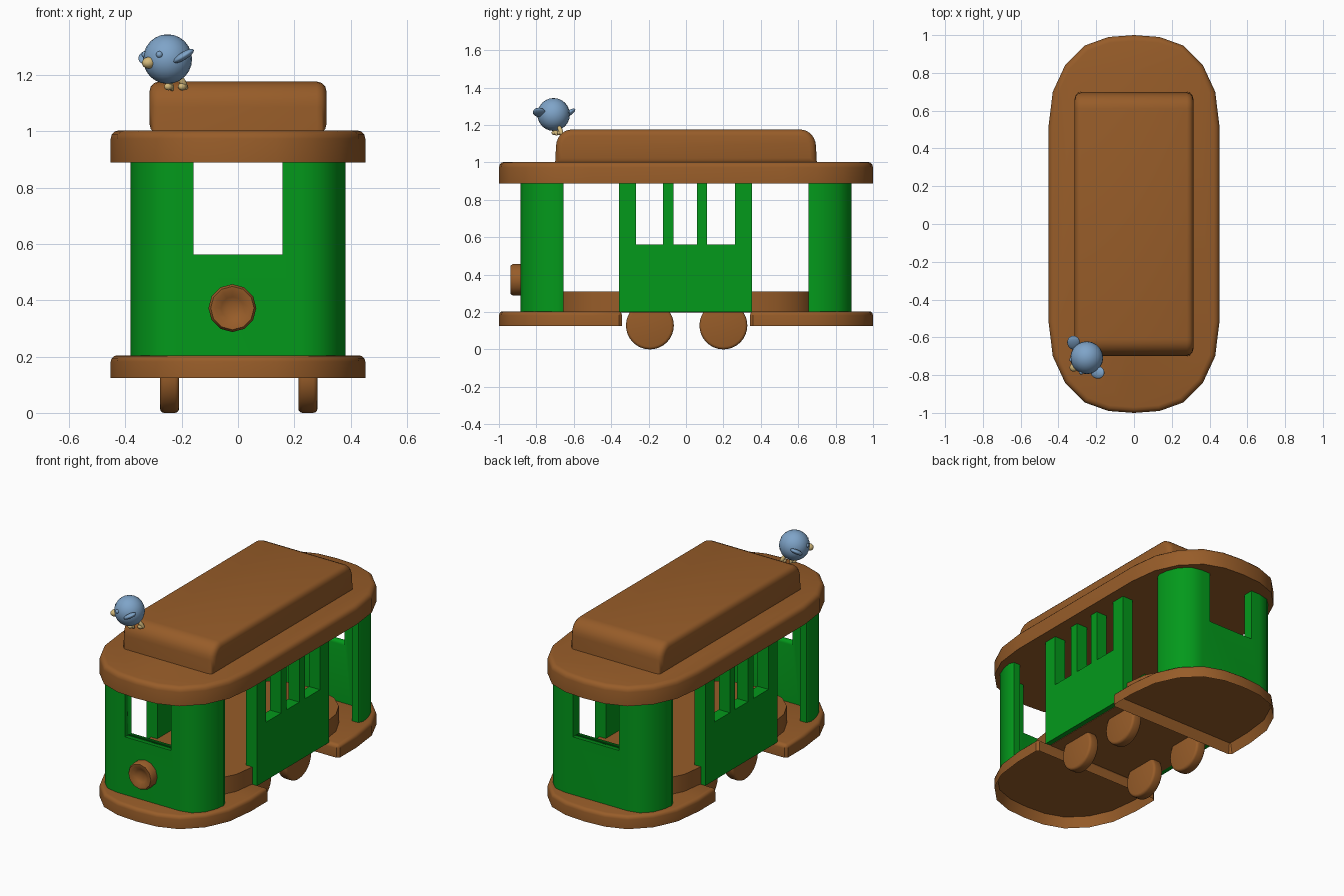
import bpy, bmesh, math
from mathutils import Vector, Matrix

if "Cube" in bpy.data.objects:
    bpy.data.objects.remove(bpy.data.objects["Cube"], do_unlink=True)


def material(name, rgb):
    m = bpy.data.materials.new(name)
    m.use_nodes = True
    m.diffuse_color = (*rgb, 1)
    m.node_tree.nodes["Principled BSDF"].inputs["Base Color"].default_value = (*rgb, 1)
    return m


BROWN = material("wood brown", (0.31, 0.108, 0.022))
GREEN = material("tram green", (0.001, 0.32, 0.011))
BLUE = material("bird blue", (0.21, 0.37, 0.58))
YELLOW = material("beak yellow", (0.66, 0.49, 0.2))


def finish(name, bm, mat, smooth=35):
    bmesh.ops.recalc_face_normals(bm, faces=bm.faces)
    me = bpy.data.meshes.new(name)
    bm.to_mesh(me)
    bm.free()
    ob = bpy.data.objects.new(name, me)
    bpy.context.collection.objects.link(ob)
    me.materials.append(mat)
    bpy.ops.object.select_all(action="DESELECT")
    ob.select_set(True)
    bpy.context.view_layer.objects.active = ob
    bpy.ops.object.shade_smooth_by_angle(angle=math.radians(smooth))
    return ob


def prism(name, pts, lo, hi, mat, axis="z", bevel=0, both=False, hollow=0):
    """Extrude an outline along z or x, round the cap rims, hollow the underside."""
    place = (lambda p: (*p, lo)) if axis == "z" else (lambda p: (lo, *p))
    step = Vector((0, 0, hi - lo)) if axis == "z" else Vector((hi - lo, 0, 0))
    bm = bmesh.new()
    base = bm.faces.new([bm.verts.new(place(p)) for p in pts])
    out = bmesh.ops.extrude_face_region(bm, geom=[base], use_keep_orig=True)
    top = [f for f in out["geom"] if isinstance(f, bmesh.types.BMFace)][0]
    bmesh.ops.translate(bm, vec=step, verts=list(top.verts))
    bmesh.ops.recalc_face_normals(bm, faces=bm.faces)
    rim = set(top.edges) | (set(base.edges) if both else set())
    if hollow:
        bmesh.ops.inset_individual(bm, faces=[base], thickness=0.018)
        bmesh.ops.translate(bm, vec=(0, 0, hollow), verts=list(base.verts))
    if bevel:
        bmesh.ops.bevel(bm, geom=list(rim), offset=bevel, segments=3,
                        profile=0.5, affect="EDGES")
    return finish(name, bm, mat)


def ball(name, loc, size, mat, long=(0, 0, 1), side=(0, 1, 0)):
    """Ellipsoid with sizes along the side, thin and long directions."""
    z = Vector(long).normalized()
    y = z.cross(Vector(side)).normalized()
    turn = Matrix((y.cross(z), y, z)).transposed().to_4x4()
    bm = bmesh.new()
    bmesh.ops.create_uvsphere(bm, u_segments=20, v_segments=12, radius=1,
                              matrix=Matrix.Translation(loc) @ turn @ Matrix.Diagonal((*size, 1)))
    return finish(name, bm, mat, 60)


def mirror_x(pts):
    return pts + [(-x, y) for x, y in reversed(pts) if x]


# Rounded tram end, from the middle of the end round to the side
ARC = [(0, 1), (0.135, 0.99), (0.26, 0.945), (0.365, 0.84), (0.43, 0.7), (0.452, 0.52)]


def stadium(sx, sy):
    right = ARC + [(x, -y) for x, y in reversed(ARC)]
    return [(x * sx, y * sy) for x, y in mirror_x(right)]


# Roof, raised floor and raised roof deck
prism("roof", stadium(1, 1), 0.888, 1.003, BROWN, bevel=0.03)
prism("raised_floor", stadium(0.77, 0.7), 0.197, 0.31, BROWN)

deck = [(-0.7, 0.99)]
for i in range(7):
    a = math.pi / 2 * i / 6
    deck.append((-0.61 - 0.085 * math.cos(a), 1.085 + 0.091 * math.sin(a)))
deck += [(-y, z) for y, z in reversed(deck)]
prism("roof_deck", deck, -0.314, 0.314, BROWN, axis="x", bevel=0.034, both=True)

# Slatted window walls on both sides
comb = [(-0.357, 0.2), (-0.357, 0.89)]
for a, b in ((-0.267, -0.122), (-0.067, 0.06), (0.113, 0.262)):
    comb += [(a, 0.89), (a, 0.562), (b, 0.562), (b, 0.89)]
comb += [(0.352, 0.89), (0.352, 0.2)]
for side, lo in (("left", 0.305), ("right", -0.38)):
    prism(side + "_window_wall", comb, lo, lo + 0.075, GREEN, axis="x")

# Hollow platforms and curved cabs at both ends
outer = [(0.22, 0.885), (0.29, 0.868), (0.345, 0.815), (0.373, 0.745), (0.382, 0.685), (0.369, 0.655)]
inner = [(0.325, 0.655), (0.318, 0.73), (0.29, 0.78), (0.24, 0.813), (0.2, 0.822)]
cab = mirror_x(outer + inner)
platform = mirror_x(ARC + [(0.452, 0.358), (0.438, 0.342)])
for end, s in (("front", -1), ("back", 1)):
    prism(end + "_platform", [(x, s * y) for x, y in platform],
          0.124, 0.204, BROWN, bevel=0.022, hollow=0.066)
    wall = prism(end + "_cab_wall", [(x, s * y) for x, y in cab], 0.192, 0.893, GREEN)
    cutter = prism(end + "_window_cutter",
                   [(-0.158, s * 0.7), (0.158, s * 0.7), (0.158, s), (-0.158, s)],
                   0.563, 1.1, GREEN)
    cut = wall.modifiers.new("window", "BOOLEAN")
    cut.operation, cut.solver, cut.object = "DIFFERENCE", "EXACT", cutter
    bpy.context.view_layer.objects.active = wall
    bpy.ops.object.modifier_apply(modifier="window")
    bpy.data.objects.remove(cutter, do_unlink=True)
    wall.modifiers.new("flat_panels", "WEIGHTED_NORMAL").keep_sharp = True

# Wheels
for side, lo in (("left", 0.214), ("right", -0.277)):
    for end, y in (("front", -0.193), ("back", 0.2)):
        ring = [(y + 0.128 * math.cos(i * math.pi / 16), 0.128 + 0.128 * math.sin(i * math.pi / 16))
                for i in range(32)]
        prism(f"{end}_{side}_wheel", ring, lo, lo + 0.068, BROWN, axis="x", bevel=0.015, both=True)

# Twelve-sided headlamp with a dished face
bm = bmesh.new()
rings = []
for r, y in ((0.085, -0.87), (0.085, -0.925), (0.077, -0.937), (0.06, -0.935), (0.04, -0.922), (0.02, -0.915)):
    rings.append([bm.verts.new((-0.02 + r * math.cos(i * math.pi / 6), y,
                                0.372 + r * math.sin(i * math.pi / 6))) for i in range(12)])
for a, b in zip(rings, rings[1:]):
    for i in range(12):
        j = (i + 1) % 12
        bm.faces.new((a[i], a[j], b[j], b[i]))
bm.faces.new(rings[0])
bm.faces.new(rings[-1])
finish("headlamp", bm, BROWN, 50)

# Bird perched on the roof deck corner
ball("bird_body", (-0.25, -0.708, 1.256), (0.087, 0.087, 0.088), BLUE)
ball("bird_beak", (-0.316, -0.757, 1.243), (0.023, 0.021, 0.026), YELLOW, (-0.75, -0.6, -0.1))
ball("bird_left_wing", (-0.193, -0.785, 1.267), (0.034, 0.014, 0.042), BLUE,
     (0.8, -0.1, 0.5), (0, -1, 0))
ball("bird_right_wing", (-0.32, -0.628, 1.262), (0.034, 0.014, 0.042), BLUE,
     (0.06, 0.79, 0.5), (-0.97, 0.2, 0))
ball("bird_left_eye", (-0.279, -0.785, 1.272), (0.012, 0.012, 0.012), BLUE)
ball("bird_right_eye", (-0.33, -0.718, 1.272), (0.012, 0.012, 0.012), BLUE)
for side, x, y in (("right", -0.245, -0.7), ("left", -0.196, -0.672)):
    ball(f"bird_{side}_leg", (x, y, 1.172), (0.012, 0.012, 0.034), YELLOW, (-0.4, -0.3, 0.8))
    ball(f"bird_{side}_foot", (x - 0.002, y - 0.004, 1.158), (0.013, 0.013, 0.016), YELLOW, (-0.75, -0.6, 0))
